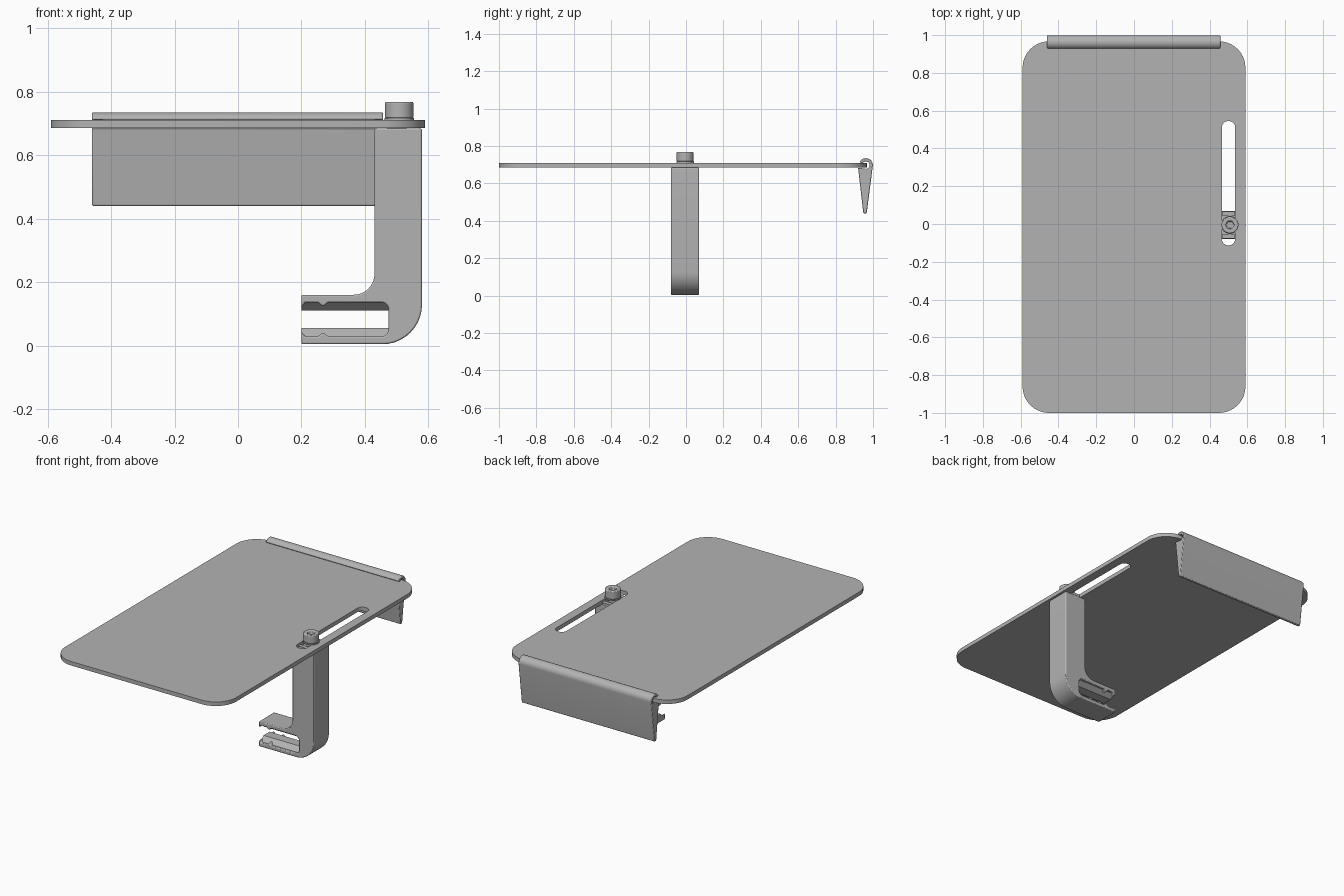
import bpy, bmesh, math
from mathutils import Vector

if "Cube" in bpy.data.objects:
    bpy.data.objects.remove(bpy.data.objects["Cube"], do_unlink=True)

grey = bpy.data.materials.new("satin grey")
grey.use_nodes = True
colour = (0.45, 0.45, 0.45, 1)
grey.diffuse_color = colour
grey.node_tree.nodes["Principled BSDF"].inputs["Base Color"].default_value = colour


def rounded(corners, steps=10):
    """Closed outline from (a, b, radius) corners, with each corner filleted."""
    out = []
    for i, (a, b, r) in enumerate(corners):
        p = Vector((a, b))
        if r == 0:
            out.append(p)
            continue
        u = (Vector(corners[i - 1][:2]) - p).normalized()
        v = (Vector(corners[(i + 1) % len(corners)][:2]) - p).normalized()
        half = u.angle(v) / 2
        centre = p + (u + v).normalized() * r / math.sin(half)
        start = p + u * r / math.tan(half) - centre
        end = p + v * r / math.tan(half) - centre
        sweep = start.angle(end)
        for k in range(steps + 1):
            t = k / steps
            out.append(centre + (start * math.sin((1 - t) * sweep)
                                 + end * math.sin(t * sweep)) / math.sin(sweep))
    return out


def arc(cx, cy, r, a0, a1, n=14):
    angles = [math.radians(a0 + (a1 - a0) * k / n) for k in range(n + 1)]
    return [(cx + r * math.cos(a), cy + r * math.sin(a)) for a in angles]


def extrude(name, outline, axis, lo, hi, bevel=0.0):
    """Extrude a 2D outline along the x, y or z axis."""
    place = {"x": lambda a, b, d: (d, a, b),
             "y": lambda a, b, d: (a, d, b),
             "z": lambda a, b, d: (a, b, d)}[axis]
    bm = bmesh.new()
    face = bm.faces.new([bm.verts.new(place(p[0], p[1], lo)) for p in outline])
    moved = bmesh.ops.extrude_face_region(bm, geom=[face])["geom"]
    bmesh.ops.translate(bm, vec=place(0, 0, hi - lo),
                        verts=[g for g in moved if isinstance(g, bmesh.types.BMVert)])
    bmesh.ops.recalc_face_normals(bm, faces=bm.faces)
    mesh = bpy.data.meshes.new(name)
    bm.to_mesh(mesh)
    bm.free()
    ob = bpy.data.objects.new(name, mesh)
    bpy.context.collection.objects.link(ob)
    mesh.materials.append(grey)
    if bevel:
        mod = ob.modifiers.new("soft edges", "BEVEL")
        mod.width = bevel
        mod.segments = 2
        mod.angle_limit = math.radians(40)
    return ob


def cut(ob, cutter):
    mod = ob.modifiers.new("cut", "BOOLEAN")
    mod.operation = "DIFFERENCE"
    mod.solver = "EXACT"
    mod.object = cutter
    cutter.hide_render = True
    bpy.context.view_layer.objects.active = ob
    bpy.ops.object.modifier_move_to_index(modifier="cut", index=0)
    bpy.ops.object.modifier_apply(modifier="cut")
    bpy.data.objects.remove(cutter, do_unlink=True)


def box(x0, x1, y0, y1, r):
    return rounded([(x0, y0, r), (x1, y0, r), (x1, y1, r), (x0, y1, r)])


# Flat board with a long adjustment slot
board = extrude("board", box(-0.59, 0.59, -1, 0.967, 0.14), "z", 0.685, 0.71)
cut(board, extrude("slot_cutter", box(0.465, 0.536, -0.113, 0.545, 0.035), "z", 0.6, 0.8))

# Tapered back flap with a hook that grips the board edge
hook = [(0.948, 0.44), (0.966, 0.44)]
hook += arc(0.962, 0.698, 0.037, -5, 155)
hook += arc(0.962, 0.698, 0.020, 155, -90)
hook += [(0.92, 0.684)]
flap = extrude("back_flap", hook, "x", -0.46, 0.457, 0.004)

# Clamp bracket: upright arm with two jaws
y0, y1 = -0.08, 0.07
tooth = [(0.285, 0), (0.268, 0.014), (0.251, 0), (0.212, 0), (0.2, 0.016)]
profile = [(0.2, 0.004, 0), (0.58, 0.004, 0.125), (0.58, 0.685, 0.008),
           (0.43, 0.685, 0.008), (0.43, 0.16, 0.065), (0.2, 0.16, 0)]
profile += [(x, 0.136 - h, 0) for x, h in reversed(tooth)]
profile += [(0.475, 0.136, 0.025), (0.475, 0.028, 0.025)]
profile += [(x, 0.028 + h, 0) for x, h in tooth]
clamp = extrude("clamp_bracket", rounded(profile), "y", y0, y1, 0.005)

# Sloped gripping ridges along the inside of both jaws
for name, base, top in (("lower_grip", 0.027, 0.055), ("upper_grip", 0.137, 0.111)):
    ridge = [(y0 + 0.015, base), (y1 - 0.015, base), (y1 - 0.045, top), (y0 + 0.045, top)]
    extrude(name, ridge, "x", 0.2, 0.478)

# Guide keys that ride in the slot, either side of the screw
for name, a, b in (("front_key", y0 + 0.003, -0.052), ("back_key", 0.042, y1 - 0.003)):
    extrude(name, box(0.469, 0.532, a, b, 0.004), "z", 0.68, 0.70)

# Cap screw with washer and hexagonal socket
cx, cy = 0.508, -0.005
ring = lambda r, n: arc(cx, cy, r, 0, 360 - 360 / n, n - 1)
extrude("screw_shank", ring(0.026, 24), "z", 0.6, 0.725)
extrude("screw_washer", ring(0.047, 40), "z", 0.709, 0.717)
head = extrude("screw_head", ring(0.045, 40), "z", 0.716, 0.768, 0.005)
cut(head, extrude("socket_cutter", ring(0.023, 6), "z", 0.742, 0.8))

# Smooth the curved sides while keeping edges sharp
bpy.ops.object.select_all(action="DESELECT")
for ob in bpy.context.collection.objects:
    if ob.type == "MESH" and grey.name in ob.data.materials:
        ob.select_set(True)
        bpy.context.view_layer.objects.active = ob
bpy.ops.object.shade_smooth_by_angle(angle=math.radians(30))
